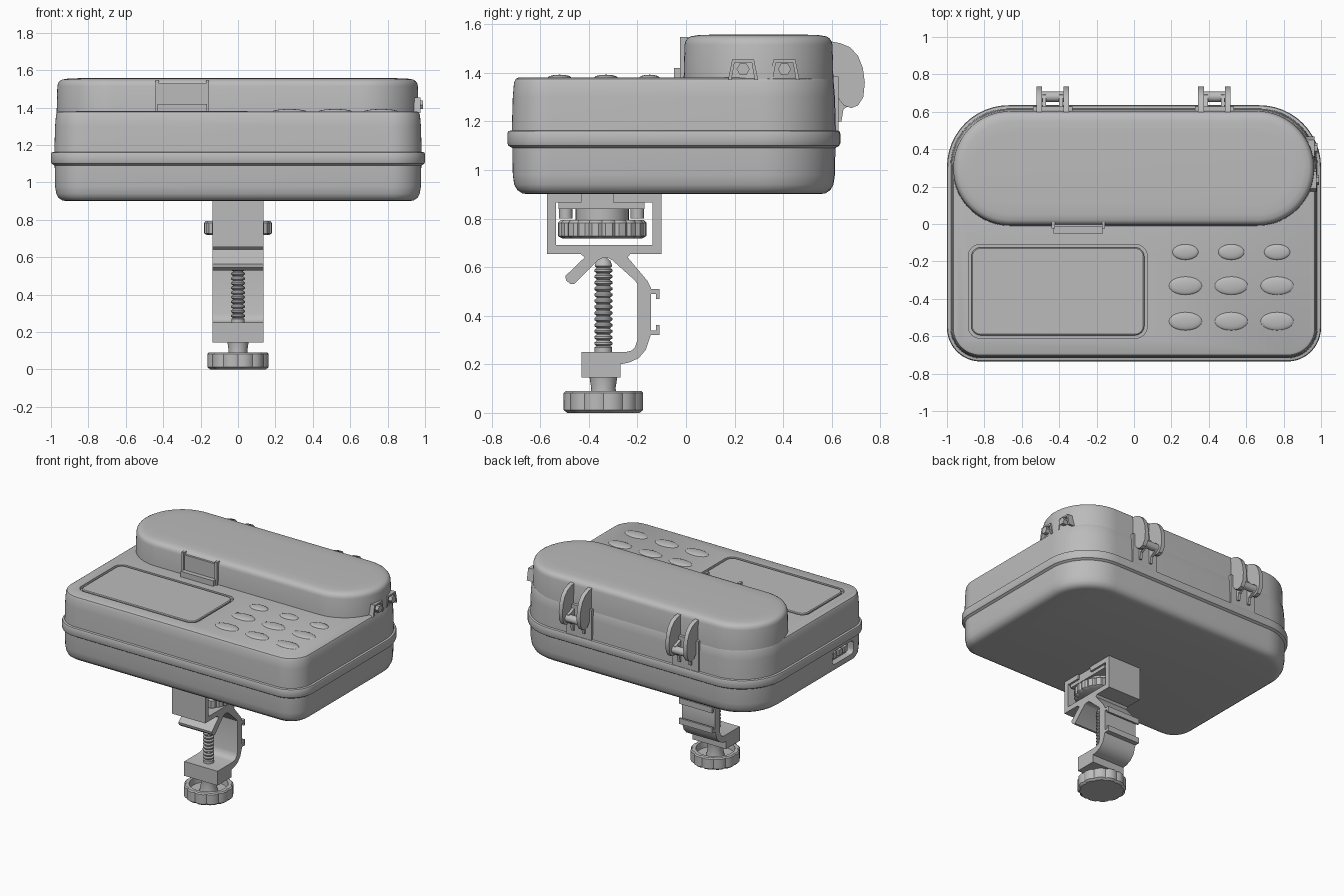
import bpy, bmesh, math
from mathutils import Vector

grey = bpy.data.materials.new("plain grey")
grey.diffuse_color = (0.5, 0.5, 0.5, 1)


def finish(name, bm, angle=35):
    bmesh.ops.recalc_face_normals(bm, faces=bm.faces)
    me = bpy.data.meshes.new(name)
    bm.to_mesh(me)
    bm.free()
    me.materials.append(grey)
    ob = bpy.data.objects.new(name, me)
    bpy.context.collection.objects.link(ob)
    smooth(ob, angle)
    return ob


def smooth(ob, angle=35):
    bpy.ops.object.select_all(action='DESELECT')
    ob.select_set(True)
    bpy.context.view_layer.objects.active = ob
    bpy.ops.object.shade_smooth_by_angle(angle=math.radians(angle))


def loft(name, rings, angle=35):
    """Skin a stack of equal-length rings and cap both ends."""
    bm = bmesh.new()
    vs = [[bm.verts.new(p) for p in r] for r in rings]
    n = len(vs[0])
    for a, b in zip(vs, vs[1:]):
        for i in range(n):
            bm.faces.new((a[i], a[(i + 1) % n], b[(i + 1) % n], b[i]))
    bm.faces.new(vs[0])
    bm.faces.new(vs[-1])
    return finish(name, bm, angle)


def rounded(x0, x1, y0, y1, rf, rb, z, inset=0, n=12):
    """Rounded rectangle ring with front and back corner radii."""
    x0, x1, y0, y1 = x0 + inset, x1 - inset, y0 + inset, y1 - inset
    rf, rb = max(rf - inset, 0.005), max(rb - inset, 0.005)
    pts = []
    for k, (cx, cy, r) in enumerate([(x1 - rb, y1 - rb, rb), (x0 + rb, y1 - rb, rb),
                                     (x0 + rf, y0 + rf, rf), (x1 - rf, y0 + rf, rf)]):
        for i in range(n + 1):
            a = math.pi / 2 * (k + i / n)
            pts.append((cx + r * math.cos(a), cy + r * math.sin(a), z))
    return pts


def extrude(name, prof, x0, x1, angle=30):
    """Extrude a (y, z) profile along x."""
    return loft(name, [[(x, y, z) for y, z in prof] for x in (x0, x1)], angle)


def box(name, x0, x1, y0, y1, z0, z1):
    return extrude(name, [(y0, z0), (y1, z0), (y1, z1), (y0, z1)], x0, x1)


def turned(name, prof, cy, n=32, notch=0.0):
    """Turn an (r, z) profile about a vertical axis, optionally with grip notches."""
    rings = []
    for r, z in prof:
        ring = []
        for i in range(n):
            a = 2 * math.pi * i / n
            q = r - (notch if r > 0.14 and i % 4 == 0 else 0)
            ring.append((q * math.cos(a), cy + q * math.sin(a), z))
        rings.append(ring)
    return loft(name, rings)


def rod(name, x0, x1, y, z, r, n=16):
    return extrude(name, [(y + r * math.cos(2 * math.pi * i / n),
                           z + r * math.sin(2 * math.pi * i / n)) for i in range(n)], x0, x1)


def cut(target, cutter):
    m = target.modifiers.new("cut", 'BOOLEAN')
    m.operation, m.object, m.solver = 'DIFFERENCE', cutter, 'EXACT'
    bpy.context.view_layer.objects.active = target
    bpy.ops.object.modifier_apply(modifier=m.name)
    bpy.data.objects.remove(cutter)


# case with a rim around its middle
case = loft("case", [rounded(-1, 1, -0.735, 0.635, 0.18, 0.33, z, i) for z, i in [
    (0.90, 0.085), (0.904, 0.06), (0.918, 0.04), (0.94, 0.028), (0.98, 0.022), (1.09, 0.02),
    (1.10, 0.004), (1.11, 0), (1.15, 0), (1.16, 0.004), (1.163, 0.018), (1.30, 0.022),
    (1.36, 0.027), (1.375, 0.034), (1.38, 0.045)]])

# screen pocket and side socket recess
cut(case, loft("pocket_cutter", [rounded(-0.885, 0.07, -0.61, -0.11, 0.06, 0.06, z) for z in (1.36, 1.45)]))
slot = [(y, z) for y, z, _ in rounded(-0.545, -0.30, 0.97, 1.07, 0.03, 0.03, 0, n=5)]
cut(case, extrude("socket_cutter", slot, -1.1, -0.93))
smooth(case)
loft("screen", [rounded(-0.87, 0.055, -0.595, -0.125, 0.05, 0.05, z, i)
                for z, i in [(1.35, 0), (1.376, 0), (1.381, 0.006)]])
for y in (-0.48, -0.42, -0.36):
    box("socket", -0.96, -0.92, y - 0.02, y + 0.02, 1.0, 1.04)

# rounded keys
for y, rx, ry in [(-0.15, 0.07, 0.042), (-0.33, 0.089, 0.049), (-0.52, 0.089, 0.049)]:
    for x in (0.275, 0.52, 0.765):
        bm = bmesh.new()
        bmesh.ops.create_uvsphere(bm, u_segments=32, v_segments=10, radius=1)
        bmesh.ops.scale(bm, vec=(rx, ry, 0.013), verts=bm.verts)
        bmesh.ops.translate(bm, vec=(x, y, 1.379), verts=bm.verts)
        finish("key", bm, 60)

# capsule-shaped lid
loft("lid", [rounded(-0.97, 0.966, -0.01, 0.607, 0.308, 0.308, z, i, 20) for z, i in [
    (1.36, 0), (1.515, 0.004), (1.53, 0.008), (1.542, 0.016), (1.55, 0.03), (1.555, 0.06), (1.557, 0.12)]])

# front latch
box("latch_plate", -0.43, -0.165, -0.05, 0.0, 1.375, 1.42)
for x in (-0.432, -0.163):
    box("latch_arm", x - 0.009, x + 0.009, -0.025, 0.01, 1.38, 1.548)
box("latch_face", -0.43, -0.165, -0.017, 0.0, 1.41, 1.53)

# side bolts in small ribbed housings
for y, x in [(0.235, 0.955), (0.405, 0.945)]:
    for s in (-1, 1):
        extrude("bolt_rib", [(y + s * 0.062, 1.37), (y + s * 0.045, 1.455), (y, 1.455), (y, 1.443),
                             (y + s * 0.035, 1.443), (y + s * 0.048, 1.37)], x - 0.05, x + 0.02)
    rod("bolt", x - 0.05, x + 0.035, y, 1.415, 0.027, 6)

# back hinges
leaf = [(0.59, 1.53), (0.635, 1.522), (0.675, 1.505), (0.708, 1.47), (0.728, 1.42), (0.736, 1.36),
        (0.73, 1.30), (0.708, 1.265), (0.68, 1.255), (0.65, 1.265), (0.63, 1.29), (0.62, 1.33), (0.59, 1.37)]
lug = [(0.60, 1.20), (0.64, 1.20), (0.648, 1.25), (0.69, 1.275), (0.703, 1.30), (0.69, 1.335), (0.66, 1.345), (0.60, 1.37)]
for cx in (-0.435, 0.43):
    box("hinge_base", cx - 0.105, cx + 0.105, 0.59, 0.628, 1.16, 1.385)
    rod("hinge_pin", cx - 0.07, cx + 0.07, 0.68, 1.305, 0.028)
    for s in (-1, 1):
        x = cx + s * 0.072
        extrude("hinge_leaf", leaf, x - 0.015, x + 0.015)
        x = cx + s * 0.045
        extrude("hinge_lug", lug, x - 0.010, x + 0.010)

# bracket frame under the case
W = 0.135
box("bracket_front", -W, W, -0.572, -0.535, 0.655, 0.905)
box("bracket_back", -W, W, -0.137, -0.10, 0.655, 0.905)
box("bracket_floor", -W, W, -0.572, -0.10, 0.655, 0.692)
box("bracket_lip_front", -W, W, -0.54, -0.43, 0.865, 0.905)
box("bracket_lip_back", -W, W, -0.30, -0.13, 0.865, 0.905)
box("slide_plate", -0.12, 0.12, -0.525, -0.17, 0.84, 0.866)
box("slide_core", -0.12, 0.12, -0.43, -0.30, 0.86, 0.905)
for y in (-0.495, -0.20):
    turned("slide_foot", [(0.028, 0.80), (0.028, 0.845)], y, 16)
turned("lock_spacer", [(0.11, 0.78), (0.11, 0.845)], -0.345)
turned("lock_wheel", [(0.165, 0.718), (0.183, 0.728), (0.183, 0.782), (0.172, 0.794)], -0.345, 80, 0.01)

# clamp jaw with two cable hooks
extrude("clamp_jaw", [
    (-0.44, 0.66), (-0.417, 0.64), (-0.497, 0.563), (-0.493, 0.545), (-0.475, 0.53), (-0.46, 0.53),
    (-0.36, 0.63), (-0.345, 0.637), (-0.32, 0.637), (-0.305, 0.63), (-0.21, 0.545), (-0.20, 0.53),
    (-0.20, 0.30), (-0.21, 0.27), (-0.225, 0.256), (-0.25, 0.25), (-0.43, 0.25), (-0.43, 0.145),
    (-0.27, 0.145), (-0.27, 0.20), (-0.235, 0.207), (-0.195, 0.225), (-0.165, 0.26), (-0.145, 0.32),
    (-0.145, 0.515), (-0.16, 0.545), (-0.24, 0.64), (-0.225, 0.66)], -W, W)
for z, s in [(0.51, -1), (0.32, 1)]:
    extrude("cable_hook", [(-0.15, z), (-0.11, z), (-0.11, z + s * 0.042), (-0.124, z + s * 0.042),
                           (-0.124, z + s * 0.02), (-0.15, z + s * 0.02)], -W, W)

# threaded screw and its grip knob
thread = [(0.036, 0.12), (0.036, 0.27)]
for i in range(13):
    z = 0.275 + i * 0.025
    thread += [(0.028, z), (0.037, z + 0.007), (0.037, z + 0.015), (0.028, z + 0.022)]
turned("screw", thread + [(0.036, 0.605), (0.03, 0.625), (0.015, 0.637)], -0.34, 24)
turned("grip_knob", [(0.15, 0), (0.165, 0.012), (0.165, 0.082), (0.157, 0.09), (0.13, 0.09),
                     (0.125, 0.045), (0.06, 0.045), (0.05, 0.10), (0.057, 0.147)], -0.34, 48, 0.009)
